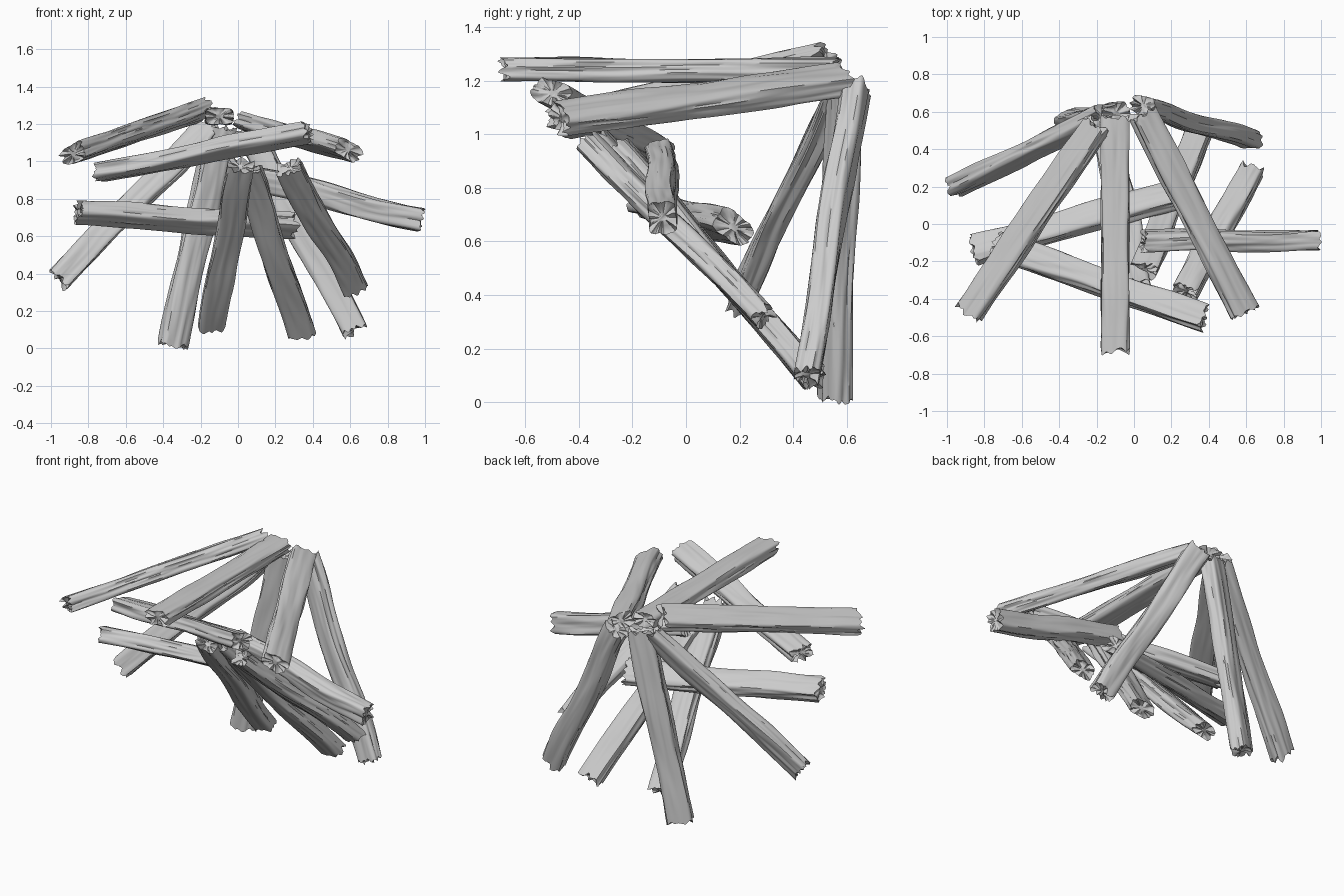
import bpy, bmesh, math, random
from mathutils import Vector, noise

if "Cube" in bpy.data.objects:
    bpy.data.objects.remove(bpy.data.objects["Cube"])

random.seed(4)
RINGS = 44   # cross-sections along each log
SIDES = 48   # points around each log


def section(a, w, t):
    """Rounded-rectangle point at angle a."""
    c, s = math.cos(a), math.sin(a)
    r = (abs(c) ** 6 + abs(s) ** 6) ** (-1 / 6)
    return c * r * w / 2, s * r * t / 2


def split_log(name, start, end, face, w=0.15, t=0.10, bend=0.005, twist=0.2, fray=0.04):
    """Rough split log from start to end; face is the direction its broad side looks."""
    a, b = Vector(start), Vector(end)
    axis = (b - a).normalized()
    wide = axis.cross(Vector(face)).normalized()
    thick = wide.cross(axis)
    seed = Vector([random.uniform(-50, 50) for _ in range(3)])
    phase = random.uniform(0, 6.28)
    bm = bmesh.new()
    rings = []
    for i in range(RINGS + 1):
        u = i / RINGS
        sway = bend * math.sin(u * 8 + phase)
        rot = twist * (u - 0.5) + 0.05 * math.sin(u * 9 + phase)
        swell = 1 + 0.05 * noise.noise(seed + Vector((u * 4, 0, 0)))
        tip = max(0, 1 - min(u, 1 - u) / 0.07)
        ring = []
        for j in range(SIDES):
            ang = 2 * math.pi * j / SIDES
            x, y = section(ang, w, t)
            # lengthwise grain: strong variation round the log, slow along it
            p = Vector((math.cos(ang) * 2.2, math.sin(ang) * 2.2, u * 2.5))
            k = swell * (1 + 0.14 * noise.noise(p + seed) + 0.10 * noise.noise(p * 2 + seed))
            x, y = x * k, y * k
            xr = x * math.cos(rot) - y * math.sin(rot) + sway
            yr = x * math.sin(rot) + y * math.cos(rot) + sway * 0.7
            # splintered ends
            jag = fray * tip * noise.noise(
                Vector((math.cos(ang) * 3, math.sin(ang) * 3, round(u) * 9)) + seed)
            ring.append(bm.verts.new(a.lerp(b, u) + axis * jag + wide * xr + thick * yr))
        rings.append(ring)
    for r0, r1 in zip(rings, rings[1:]):
        for j in range(SIDES):
            k = (j + 1) % SIDES
            bm.faces.new((r0[j], r0[k], r1[k], r1[j]))
    # broken end faces: shrinking inner rings with uneven depth
    for ring, sign in ((rings[0], 1), (rings[-1], -1)):
        prev = ring
        mid = sum((v.co for v in ring), Vector()) / SIDES
        for f in (0.75, 0.5, 0.25):
            inner = []
            for v in ring:
                co = mid.lerp(v.co, f)
                inner.append(bm.verts.new(
                    co + axis * sign * (0.008 + 0.016 * noise.noise(co * 28 + seed))))
            for j in range(SIDES):
                k = (j + 1) % SIDES
                bm.faces.new((prev[j], prev[k], inner[k], inner[j]))
            prev = inner
        bm.faces.new(prev)
    bmesh.ops.recalc_face_normals(bm, faces=bm.faces)
    me = bpy.data.meshes.new(name)
    bm.to_mesh(me)
    bm.free()
    ob = bpy.data.objects.new(name, me)
    bpy.context.collection.objects.link(ob)
    bpy.context.view_layer.objects.active = ob
    ob.select_set(True)
    bpy.ops.object.shade_smooth_by_angle(angle=math.radians(50))
    ob.select_set(False)


# Logs fanning forward from the top joint
split_log("top_log_centre", (-0.10, 0.57, 1.24), (-0.10, -0.68, 1.24), (0, 0, 1), 0.145, 0.085, 0.002, 0.05)
split_log("top_log_left", (-0.20, 0.53, 1.275), (-0.88, -0.47, 1.04), (-0.45, 0.3, 1), 0.15, 0.09, 0.002, 0.1)
split_log("top_log_right", (0.05, 0.59, 1.20), (0.59, -0.47, 1.06), (0.45, 0.25, 1), 0.15, 0.09, 0.002, 0.1)

# Logs hanging down from the top joint
split_log("back_log_left", (-0.16, 0.58, 1.18), (-0.955, 0.20, 0.38), (0, 1, -0.3), 0.13, 0.09, 0.004)
split_log("back_log_right", (0.04, 0.63, 1.17), (0.62, 0.45, 0.10), (0, 1, 0.2), 0.135, 0.095, 0.008, 0.3)
split_log("back_log_centre", (-0.09, 0.59, 1.18), (-0.35, 0.555, 0.015), (-0.4, 1, 0), 0.15, 0.10, 0.003, 0.0)

# Logs sloping back from the front
split_log("slope_log_left", (0.02, -0.33, 0.98), (-0.14, 0.47, 0.12), (0, 1, 1), 0.14, 0.09)
split_log("slope_log_middle", (0.05, -0.25, 0.95), (0.34, 0.48, 0.075), (0, 1, 1), 0.14, 0.09)
split_log("slope_log_right", (0.27, -0.36, 0.96), (0.63, 0.29, 0.32), (0, 1, 1), 0.135, 0.09)

# Crosswise logs
split_log("cross_log_right", (0.05, -0.09, 0.92), (0.98, -0.09, 0.685), (0, 1, 0.2), 0.125, 0.10, 0.006, 0.2)
split_log("cross_log_upper", (-0.74, -0.11, 0.94), (0.37, -0.50, 1.155), (0, 0.3, 1), 0.14, 0.09, 0.003)
split_log("cross_log_lower", (-0.86, -0.14, 0.73), (0.29, 0.18, 0.65), (0, 0.6, 1), 0.15, 0.095, 0.003)
